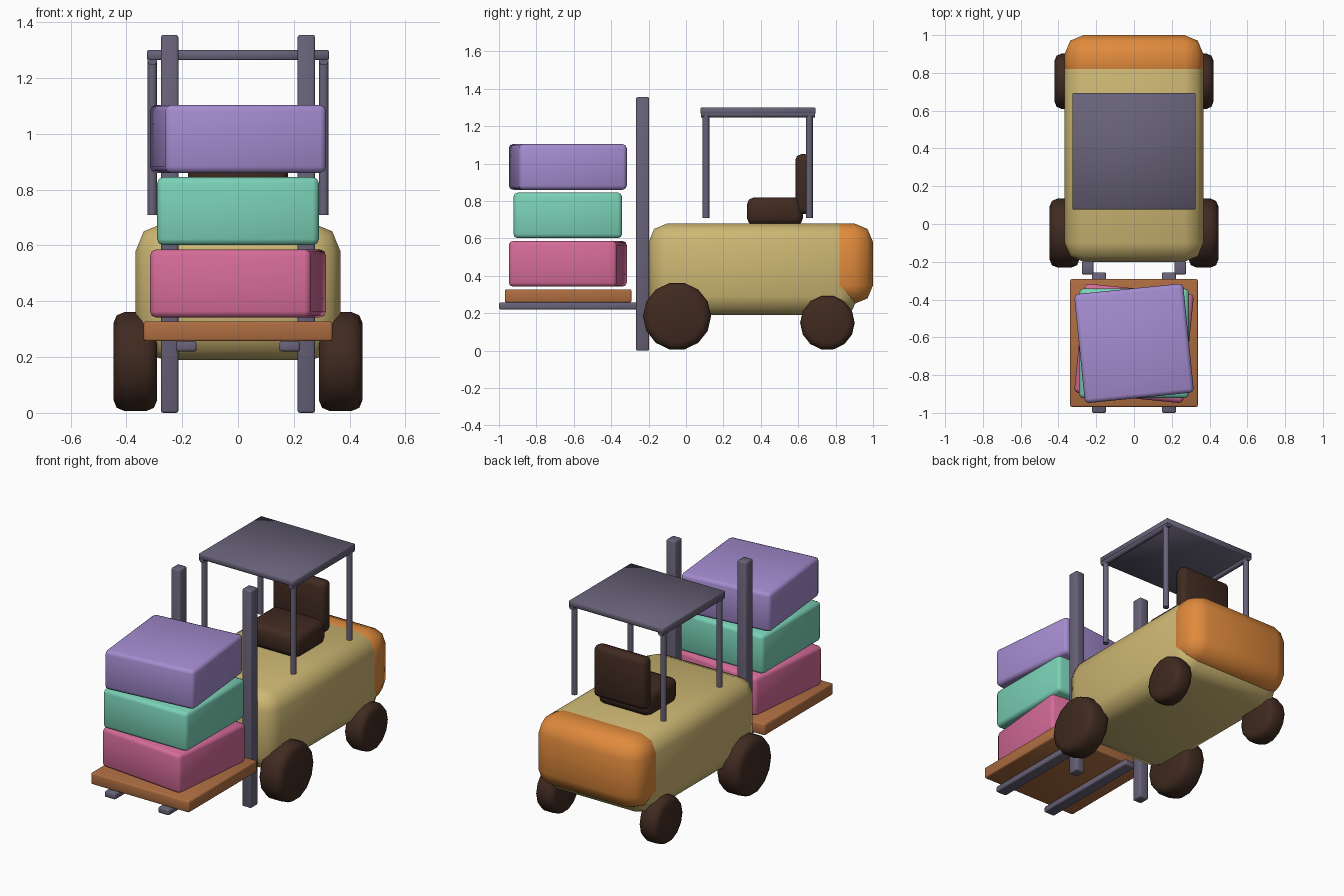
import bpy
import math

if "Cube" in bpy.data.objects:
    bpy.data.objects.remove(bpy.data.objects["Cube"])


def mat(name, r, g, b):
    def lin(c):
        c /= 255
        return c / 12.92 if c <= 0.04045 else ((c + 0.055) / 1.055) ** 2.4
    m = bpy.data.materials.new(name)
    m.diffuse_color = (lin(r), lin(g), lin(b), 1)
    m.use_nodes = True
    m.node_tree.nodes["Principled BSDF"].inputs["Base Color"].default_value = m.diffuse_color
    return m


SAND = mat("sand", 205, 183, 115)
ORANGE = mat("orange", 224, 138, 60)
STEEL = mat("steel_grey", 104, 98, 120)
RUBBER = mat("dark_brown", 64, 42, 32)
WOOD = mat("wood_brown", 174, 109, 65)
PINK = mat("pink", 213, 107, 152)
TEAL = mat("teal", 122, 209, 182)
PURPLE = mat("purple", 165, 140, 208)


def finish(ob, name, material, bevel, segments, limit=30):
    ob.name = name
    ob.data.materials.append(material)
    if bevel:
        m = ob.modifiers.new("bevel", 'BEVEL')
        m.width, m.segments = bevel, segments
        m.limit_method, m.angle_limit = 'ANGLE', math.radians(limit)
        bpy.ops.object.modifier_apply(modifier=m.name)
    bpy.ops.object.shade_smooth_by_angle(angle=math.radians(50))
    return ob


def box(name, x, y, z, material, bevel=0.008, segments=2, turn=0):
    """Box given by (min, max) on each axis."""
    bpy.ops.mesh.primitive_cube_add(size=1)
    ob = bpy.context.object
    ob.scale = [b - a for a, b in (x, y, z)]
    bpy.ops.object.transform_apply(location=False, rotation=False, scale=True)
    ob.location = [(a + b) / 2 for a, b in (x, y, z)]
    ob.rotation_euler.z = turn
    return finish(ob, name, material, bevel, segments)


def rod(name, loc, r, depth, material, axis='Z', sides=10, bevel=0, spin=0):
    rot = {'X': (0, math.pi / 2, 0), 'Y': (math.pi / 2, 0, 0), 'Z': (0, 0, 0)}[axis]
    bpy.ops.mesh.primitive_cylinder_add(vertices=sides, radius=r, depth=depth,
                                        location=loc, rotation=rot)
    return finish(bpy.context.object, name, material, bevel, 2, 60)


# chassis and counterweight meet where their bevels start
box("body", (-0.367, 0.367), (-0.2, 0.92), (0.19, 0.68), SAND, 0.1)
box("counterweight", (-0.367, 0.367), (0.72, 1.0), (0.25, 0.68), ORANGE, 0.1)

# seat
box("seat_cushion", (-0.18, 0.18), (0.325, 0.626), (0.67, 0.82), RUBBER, 0.04)
box("seat_back", (-0.18, 0.18), (0.585, 0.668), (0.73, 1.05), RUBBER, 0.03)

# overhead guard
box("guard_roof", (-0.326, 0.326), (0.078, 0.693), (1.265, 1.3), STEEL, 0.004, 1)

for s, side in ((-1, "left"), (1, "right")):
    # wheels
    rod(side + "_front_wheel", (s * 0.368, -0.048, 0.184), 0.182, 0.157,
        RUBBER, 'X', 14, 0.04)
    rod(side + "_rear_wheel", (s * 0.357, 0.756, 0.149), 0.146, 0.126,
        RUBBER, 'X', 14, 0.035)
    # guard posts and rails
    for y, end in ((0.107, "front"), (0.66, "rear")):
        rod(f"{side}_{end}_guard_post", (s * 0.307, y, 0.985), 0.018, 0.55, STEEL)
    rod(side + "_guard_rail", (s * 0.307, 0.385, 1.264), 0.018, 0.61, STEEL, 'Y')
    # mast and forks
    box(side + "_mast", (s * 0.245 - 0.031, s * 0.245 + 0.031), (-0.267, -0.197),
        (0, 1.355), STEEL)
    box(side + "_fork", (s * 0.185 - 0.037, s * 0.185 + 0.037), (-1.0, -0.256),
        (0.22, 0.257), STEEL)

# pallet and stacked cartons, each turned a little
box("pallet", (-0.338, 0.338), (-0.968, -0.292), (0.257, 0.328), WOOD)
for i, (name, material, turn) in enumerate((("lower_carton", PINK, -0.1),
                                            ("middle_carton", TEAL, 0),
                                            ("upper_carton", PURPLE, 0.1))):
    z = 0.342 + 0.259 * i
    box(name, (-0.29, 0.29), (-0.922, -0.342), (z, z + 0.244), material, 0.022, 2, turn)
